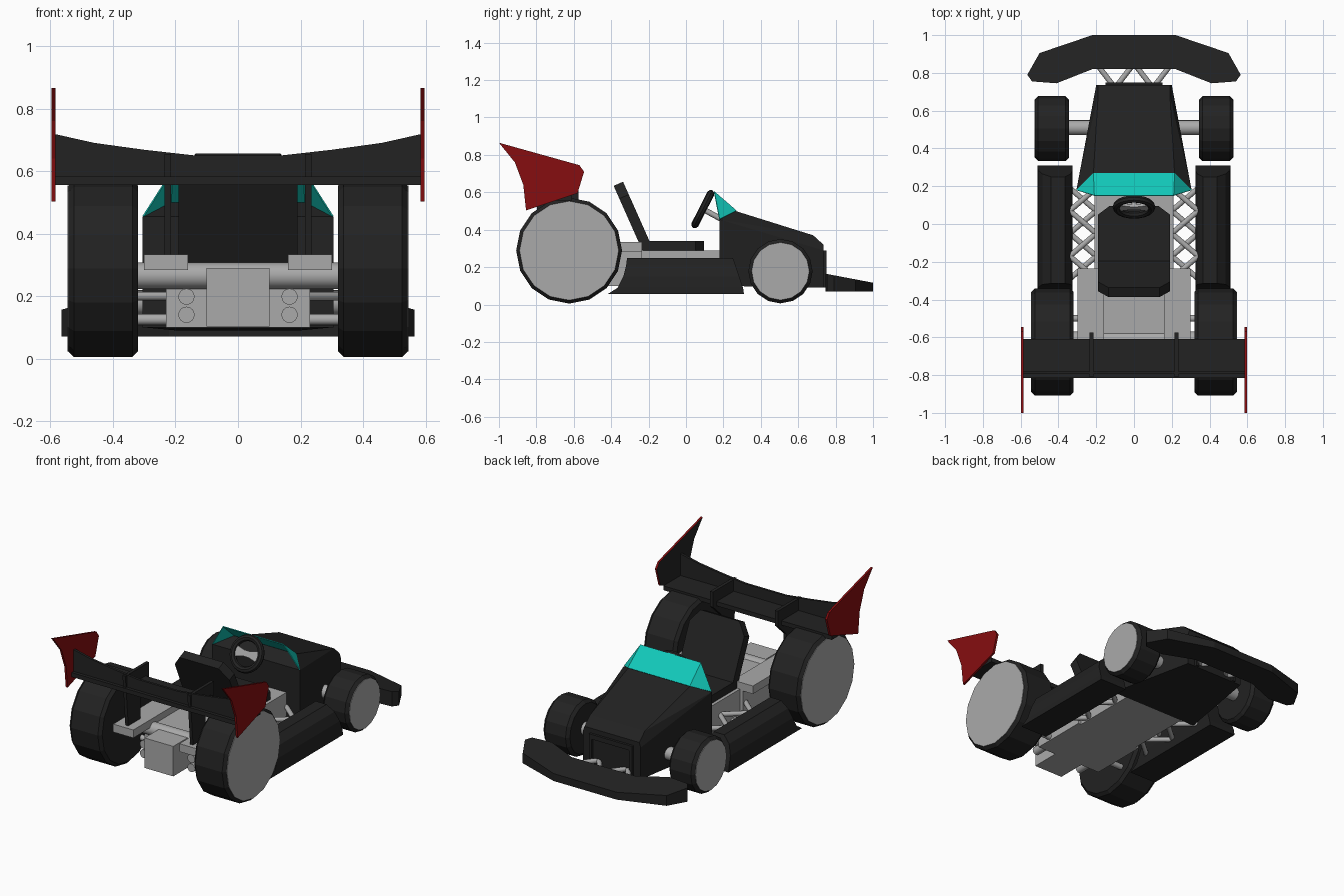
import bpy, bmesh, math
from mathutils import Vector, Matrix

if "Cube" in bpy.data.objects:
    bpy.data.objects.remove(bpy.data.objects["Cube"])


def material(name, r, g, b):
    m = bpy.data.materials.new(name)
    m.use_nodes = True
    m.diffuse_color = (r, g, b, 1)
    m.node_tree.nodes["Principled BSDF"].inputs["Base Color"].default_value = (r, g, b, 1)
    return m


BLACK = material("matte black", 0.016, 0.016, 0.016)
GREY = material("metal grey", 0.4, 0.4, 0.4)
RED = material("dark red", 0.24, 0.004, 0.005)
TEAL = material("teal glass", 0.006, 0.58, 0.49)


def finish(name, bm, *mats, recalc=True):
    if recalc:
        bmesh.ops.recalc_face_normals(bm, faces=bm.faces)
    me = bpy.data.meshes.new(name)
    bm.to_mesh(me)
    bm.free()
    for m in mats:
        me.materials.append(m)
    ob = bpy.data.objects.new(name, me)
    bpy.context.collection.objects.link(ob)
    return ob


def box(name, x, y, z, mat):
    bm = bmesh.new()
    bmesh.ops.create_cube(bm, size=1)
    for v in bm.verts:
        v.co = [lo + (c + 0.5) * (hi - lo) for c, (lo, hi) in zip(v.co, (x, y, z))]
    return finish(name, bm, mat)


def prism_bm(points, axis, lo, hi):
    """Outline in the two remaining axes, extruded along one axis."""
    bm = bmesh.new()
    rings = []
    for d in (lo, hi):
        ring = []
        for p in points:
            c = list(p)
            c.insert(axis, d)
            ring.append(bm.verts.new(c))
        rings.append(ring)
        bm.faces.new(ring)
    n = len(points)
    for i in range(n):
        j = (i + 1) % n
        bm.faces.new((rings[0][i], rings[0][j], rings[1][j], rings[1][i]))
    return bm


def loft(name, rings, mat):
    bm = bmesh.new()
    vr = [[bm.verts.new(p) for p in r] for r in rings]
    bm.faces.new(vr[0])
    bm.faces.new(vr[-1])
    n = len(vr[0])
    for a, b in zip(vr, vr[1:]):
        for i in range(n):
            j = (i + 1) % n
            bm.faces.new((a[i], a[j], b[j], b[i]))
    return finish(name, bm, mat)


def tube(name, a, b, r, mat=GREY, sides=10):
    a, b = Vector(a), Vector(b)
    d = b - a
    bm = bmesh.new()
    bmesh.ops.create_cone(bm, cap_ends=True, segments=sides, radius1=r, radius2=r, depth=d.length)
    bm.transform(Matrix.Translation((a + b) / 2) @ d.to_track_quat("Z", "Y").to_matrix().to_4x4())
    ob = finish(name, bm, mat)
    ob.data.shade_smooth()
    ob.data.set_sharp_from_angle(angle=math.radians(50))
    return ob


def wheel(name, side, y, z, r, inner, outer):
    """Faceted tyre with chamfered shoulders and a flat hub disc."""
    n, c = 16, 0.018
    rings = []
    for x, rad in ((inner, r - c), (inner + c, r), (outer - c, r), (outer, r - c)):
        rings.append([(side * x, y + rad * math.cos(2 * math.pi * i / n),
                       z + rad * math.sin(2 * math.pi * i / n)) for i in range(n)])
    loft(name + "_tyre", rings, BLACK)
    hub = tube(name + "_hub", (side * (outer - 0.01), y, z), (side * (outer + 0.003), y, z),
               r - c, GREY, n)
    hub.data.shade_flat()


def mirror_pts(points):
    return points + [(-x, z) for x, z in reversed(points)]


# Nose body as a convex shell
bm = bmesh.new()
for x, y, z in ((0.305, 0.18, 0.1), (0.305, 0.18, 0.455), (0.215, 0.265, 0.5), (0.19, 0.68, 0.37),
                (0.19, 0.735, 0.32), (0.2, 0.735, 0.29), (0.2, 0.735, 0.09)):
    for s in (-1, 1):
        bm.verts.new((s * x, y, z))
bmesh.ops.convex_hull(bm, input=bm.verts)
bmesh.ops.dissolve_limit(bm, angle_limit=0.02, verts=bm.verts, edges=bm.edges)
finish("nose_body", bm, BLACK)

# Raised frame around the nose intake
for s in (-1, 1):
    x = sorted((s * 0.13, s * 0.15))
    box("intake_side", x, (0.73, 0.75), (0.09, 0.28), BLACK)
box("intake_top", (-0.15, 0.15), (0.73, 0.75), (0.26, 0.29), BLACK)

# Windscreen: front pane and two triangular side panes
bm = bmesh.new()
top = [bm.verts.new((s * 0.21, 0.152, 0.605)) for s in (-1, 1)]
low = [bm.verts.new((s * 0.215, 0.27, 0.503)) for s in (-1, 1)]
end = [bm.verts.new((s * 0.305, 0.18, 0.457)) for s in (-1, 1)]
bm.faces.new((top[0], low[0], low[1], top[1]))
for i in (0, 1):
    bm.faces.new((top[i], low[i], end[i]))
glass = finish("windscreen", bm, TEAL)
glass.modifiers.new("thickness", "SOLIDIFY").thickness = 0.005

# Front wing, sloping down to its leading edge
half = [(0.22, 1.0), (0.5, 0.905), (0.565, 0.79), (0.54, 0.755), (0.41, 0.745), (0.22, 0.82)]
bm = prism_bm(mirror_pts(half), 2, 0.07, 0.16)
for v in bm.verts:
    if v.co.z > 0.1:
        v.co.z = 0.165 - 0.19 * (v.co.y - 0.745)
finish("front_wing", bm, BLACK)

# Chassis, engine and gearbox
box("cockpit_tub", (-0.21, 0.21), (-0.24, 0.19), (0.1, 0.29), GREY)
box("engine_block", (-0.23, 0.23), (-0.6, -0.235), (0.1, 0.292), GREY)
box("gearbox", (-0.1, 0.1), (-0.785, -0.59), (0.102, 0.29), GREY)

# Seat base with tapered front, and leaning back with cut corners
seat = [(0.19, -0.23), (0.19, 0.05), (0.13, 0.095)]
finish("seat_base", prism_bm(mirror_pts(seat), 2, 0.29, 0.34), BLACK)
bm = prism_bm(mirror_pts([(0.19, 0.0), (0.19, 0.31), (0.135, 0.385)]), 1, -0.055, 0.0)
bm.transform(Matrix.Translation((0, -0.18, 0.305)) @ Matrix.Rotation(math.radians(24), 4, "X"))
finish("seat_back", bm, BLACK)

# Steering wheel, spokes and column
tilt = Matrix.Translation((0, 0.09, 0.51)) @ Matrix.Rotation(math.radians(63), 4, "X")
bpy.ops.mesh.primitive_torus_add(major_radius=0.093, minor_radius=0.02,
                                 major_segments=24, minor_segments=8)
rim = bpy.context.object
rim.name = "steering_wheel_rim"
rim.matrix_world = tilt
rim.data.materials.append(BLACK)
bpy.ops.object.shade_smooth_by_angle()
bow = [(0.085, 0.035), (0.085, -0.035), (0.02, -0.018), (-0.02, -0.018),
       (-0.085, -0.035), (-0.085, 0.035), (-0.02, 0.018), (0.02, 0.018)]
bm = prism_bm(bow, 2, -0.008, 0.008)
bm.transform(tilt)
finish("steering_spokes", bm, GREY)
tube("steering_column", (0, 0.09, 0.51), (0, 0.22, 0.44), 0.015)

# Rear wing: shelf and upright curved flap
box("rear_wing_shelf", (-0.585, 0.585), (-0.815, -0.61), (0.555, 0.582), BLACK)
flap = [(0.585, 0.57), (0.585, 0.718), (0.46, 0.69), (0.3, 0.668), (0.14, 0.65)]
finish("rear_wing_flap", prism_bm(mirror_pts(flap), 1, -0.795, -0.78), BLACK)

# Axles
tube("rear_axle", (-0.35, -0.61, 0.265), (0.35, -0.61, 0.265), 0.042, sides=16)
tube("front_axle", (-0.36, 0.51, 0.18), (0.36, 0.51, 0.18), 0.04, sides=16)

plate = [(-1.0, 0.865), (-0.57, 0.745), (-0.545, 0.71), (-0.58, 0.595),
         (-0.855, 0.503), (-0.87, 0.64), (-0.915, 0.76)]
strut = [(-0.78, 0.32), (-0.66, 0.32), (-0.66, 0.48), (-0.575, 0.56),
         (-0.575, 0.655), (-0.81, 0.655)]
# Side pod levels: height, back, front, inner, outer
pod = [(0.055, -0.42, 0.31, 0.325, 0.512), (0.09, -0.365, 0.305, 0.325, 0.512),
       (0.15, -0.335, 0.285, 0.325, 0.508), (0.21, -0.32, 0.265, 0.335, 0.485),
       (0.25, -0.315, 0.25, 0.365, 0.44)]

for s, side in ((1, "left"), (-1, "right")):
    wheel(side + "_rear", s, -0.625, 0.288, 0.283, 0.32, 0.543)
    wheel(side + "_front", s, 0.505, 0.178, 0.172, 0.345, 0.525)

    # End plates; the left one is dark inside
    bm = prism_bm(plate, 0, s * 0.584, s * 0.597)
    bm.normal_update()
    for f in bm.faces:
        if s > 0 and abs(f.calc_center_median().x - 0.584) < 0.001:
            f.material_index = 1
    finish(side + "_end_plate", bm, RED, BLACK)

    finish(side + "_wing_strut", prism_bm(strut, 0, s * 0.215, s * 0.235), BLACK)
    loft(side + "_side_pod", [[(s * a, y0, z), (s * b, y0, z), (s * b, y1, z), (s * a, y1, z)]
                              for z, y0, y1, a, b in pod], BLACK)
    box(side + "_engine_rail", sorted((s * 0.16, s * 0.3)), (-0.81, -0.235), (0.283, 0.333), GREY)

    # Stacked exhaust pipes
    for z in (0.14, 0.198):
        tube(side + "_exhaust", (s * 0.165, -0.7, z), (s * 0.165, -0.59, z), 0.026, sides=16)

    # Crossing side braces on two levels
    for i in range(4):
        y = 0.19 - i * 0.12
        for z, flip in ((0.12, i % 2), (0.2, 1 - i % 2)):
            a, b = (0.2, 0.34) if flip else (0.34, 0.2)
            tube(side + "_brace", (s * a, y, z), (s * b, y - 0.12, z), 0.015)

    # Zigzag braces to the front wing
    for a, b in ((0.0, 0.1), (0.2, 0.1)):
        tube(side + "_nose_brace", (s * a, 0.85, 0.125), (s * b, 0.72, 0.125), 0.015)
    tube(side + "_rear_brace", (s * 0.2, -0.5, 0.125), (s * 0.34, -0.5, 0.125), 0.018)
